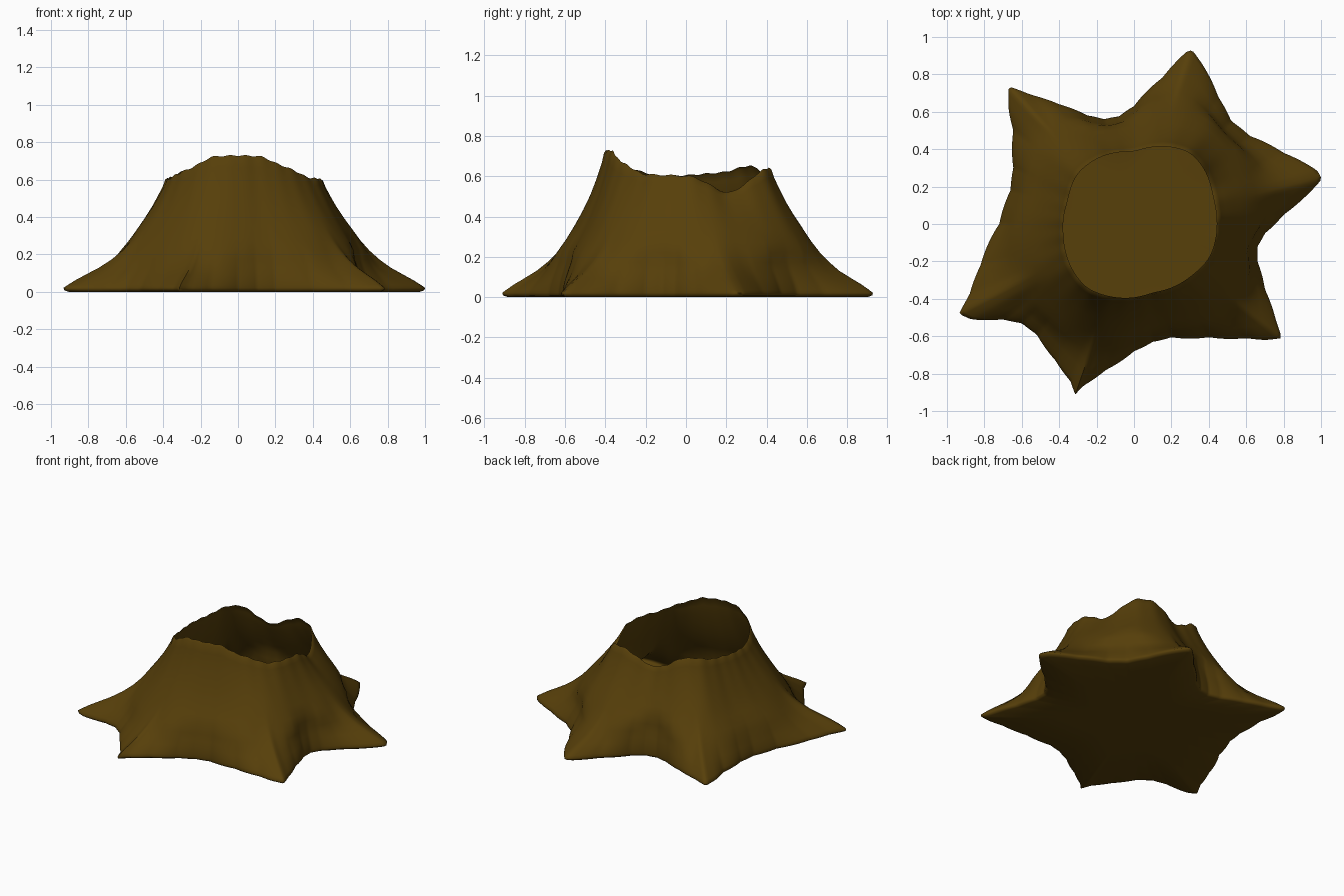
import bpy, bmesh, math

if "Cube" in bpy.data.objects:
    bpy.data.objects.remove(bpy.data.objects["Cube"])

N = 360

# Star-shaped root outline on the ground (x, y), counter-clockwise
ROOTS = [(1.0, .25), (.98, .285), (.8, .38), (.62, .47), (.52, .55), (.45, .68), (.38, .83),
         (.31, .93), (.28, .92), (.15, .78), (0, .63), (-.08, .575), (-.16, .56), (-.25, .58),
         (-.4, .64), (-.55, .69), (-.67, .735), (-.67, .61), (-.645, .5), (-.645, .3),
         (-.66, .18), (-.72, 0), (-.82, -.22), (-.88, -.38), (-.935, -.48), (-.87, -.51),
         (-.7, -.51), (-.6, -.53), (-.52, -.59), (-.42, -.73), (-.34, -.84), (-.31, -.92),
         (-.28, -.87), (-.15, -.78), (0, -.68), (.1, -.63), (.2, -.605), (.4, -.605),
         (.6, -.61), (.7, -.62), (.79, -.61), (.76, -.52), (.7, -.35), (.66, -.2),
         (.66, -.12), (.7, -.05), (.8, .05), (.92, .15), (1.0, .235)]
# Outline of the hollow's opening
RIM = [(.44, 0), (.42, .15), (.38, .28), (.3, .38), (.16, .415), (0, .38), (-.2, .345),
       (-.3, .27), (-.35, .12), (-.375, -.05), (-.34, -.22), (-.25, -.34), (-.1, -.39),
       (.1, -.36), (.3, -.28), (.4, -.18)]
# Broken rim height by angle in degrees
HEIGHT = [(5, .6), (15, .56), (27, .51), (38, .56), (50, .63), (65, .645), (75, .61),
          (90, .55), (105, .58), (120, .65), (135, .65), (150, .62), (180, .605),
          (200, .6), (220, .635), (235, .665), (250, .725), (270, .73), (290, .725),
          (300, .69), (315, .655), (330, .61), (350, .605)]
# Flare: height fraction, spread along a root, spread in a valley, even trunk spread
FLARE = [(1, 0, 0, -.012), (.985, 0, 0, 0), (.93, .02, .06, .012), (.85, .05, .17, .036),
         (.75, .09, .32, .068), (.65, .14, .48, .105), (.55, .21, .62, .145),
         (.45, .31, .74, .19), (.36, .43, .83, .24), (.28, .55, .89, .29),
         (.21, .67, .94, .33), (.15, .79, .97, .36), (.1, .89, .99, .4),
         (.06, .96, 1, .4), (.035, 1, 1, .4), (.015, .995, .995, .4)]


def polar(points):
    return [(math.degrees(math.atan2(y, x)) % 360, math.hypot(x, y)) for x, y in points]


def blur(values, passes):
    for _ in range(passes):
        values = [(values[i - 1] + 2 * values[i] + values[(i + 1) % N]) / 4 for i in range(N)]
    return values


def sample(pairs):
    """Periodic interpolation over the angle."""
    p = sorted(pairs)
    p = [(p[-1][0] - 360, p[-1][1])] + p + [(p[0][0] + 360, p[0][1])]
    out = []
    for i in range(N):
        a = 360 * i / N
        for (a0, r0), (a1, r1) in zip(p, p[1:]):
            if a0 <= a <= a1:
                out.append(r0 + (r1 - r0) * (a - a0) / max(a1 - a0, 1e-6))
                break
    return out


def smoothstep(x, lo, hi):
    x = min(max((x - lo) / (hi - lo), 0), 1)
    return x * x * (3 - 2 * x)


roots = sample(polar(ROOTS))
soft = blur(roots, 120)
mean = sum(soft) / N
rim = blur(sample(polar(RIM)), 30)
height = blur(sample(HEIGHT), 14)
height = [h + .003 * math.sin(math.tau * i * 29 / N) for i, h in enumerate(height)]

bm = bmesh.new()


def ring(radius, z):
    return [bm.verts.new((radius(i) * math.cos(math.tau * i / N),
                          radius(i) * math.sin(math.tau * i / N), z(i))) for i in range(N)]


def flare_radius(i, s, ridge, valley, even):
    top = rim[i] + .014
    w = smoothstep(roots[i], .58, .95)
    star = top + (roots[i] - top) * (ridge * w + valley * (1 - w))
    trunk = min(top + even * (1 + .9 * (soft[i] - mean) / mean), max(soft[i] * .9, top))
    m = smoothstep(s, .12, .55)
    return star * (1 - m) + trunk * m


# Thin hollow bark shell from the lip down to the root edge
rings = []
for s, ridge, valley, even in FLARE:
    rings.append(ring(lambda i: flare_radius(i, s, ridge, valley, even),
                      lambda i: s * .62 + (height[i] - .62) * s ** 3))
# Flat underside, which is also the floor of the hollow
for k in (.97, .5):
    rings.append(ring(lambda i: roots[i] * k, lambda i: 0.0))
for a, b in zip(rings, rings[1:]):
    for i in range(N):
        j = (i + 1) % N
        bm.faces.new((a[i], b[i], b[j], a[j]))
centre = bm.verts.new((0, 0, 0))
for i in range(N):
    bm.faces.new((rings[-1][(i + 1) % N], rings[-1][i], centre))

mesh = bpy.data.meshes.new("tree_stump")
bm.to_mesh(mesh)
bm.free()
stump = bpy.data.objects.new("tree_stump", mesh)
bpy.context.collection.objects.link(stump)

# Brown bark
bark = bpy.data.materials.new("bark")
bark.diffuse_color = (.095, .05, .003, 1)
bark.use_nodes = True
bark.node_tree.nodes["Principled BSDF"].inputs["Base Color"].default_value = bark.diffuse_color
mesh.materials.append(bark)

bpy.context.view_layer.objects.active = stump
stump.select_set(True)
bpy.ops.object.shade_smooth_by_angle(angle=math.radians(65))
